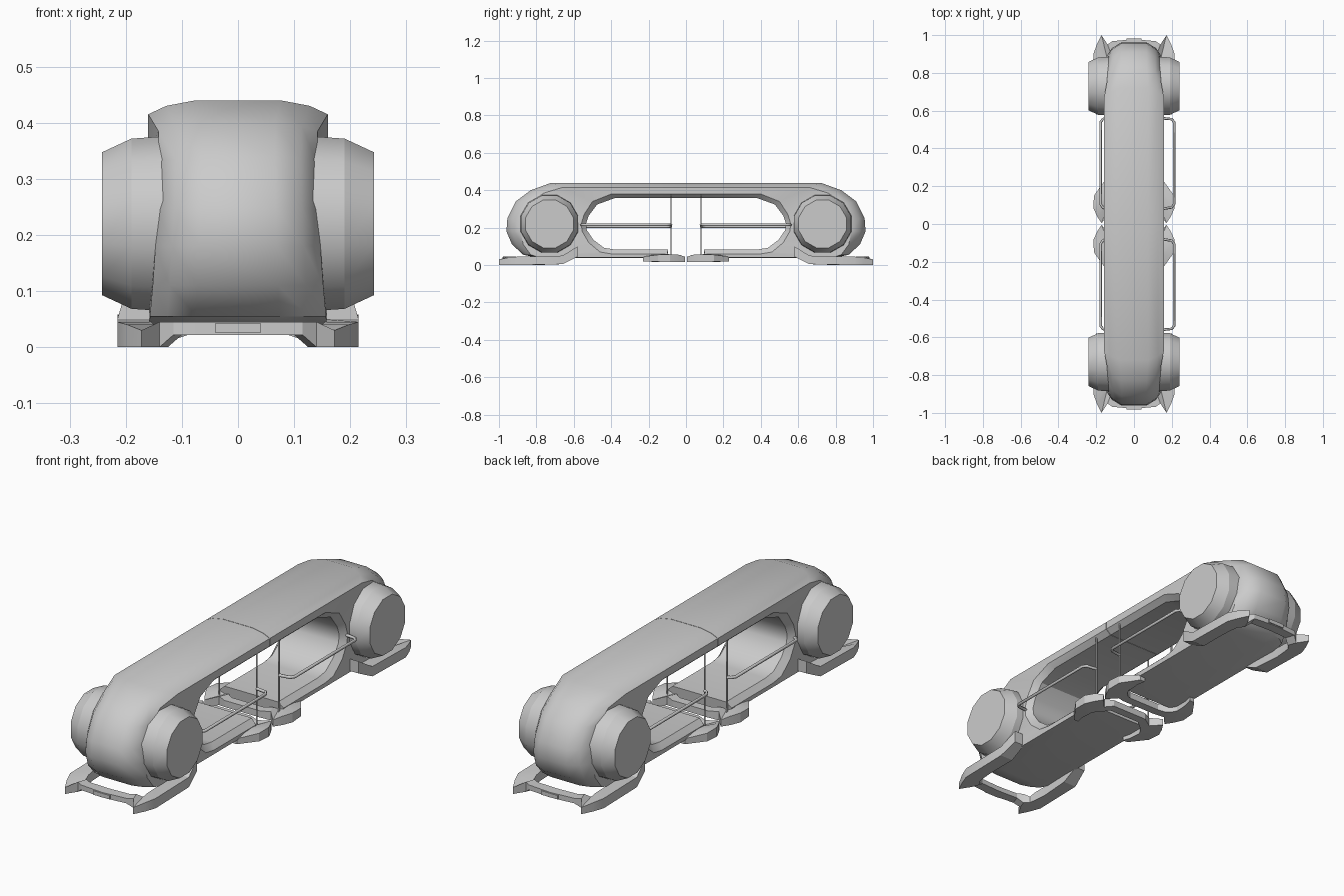
import bpy, bmesh, math
from mathutils import Matrix, Vector

cube = bpy.data.objects.get("Cube")
if cube:
    bpy.data.objects.remove(cube)


def finish(name, bm, angle=30):
    bmesh.ops.recalc_face_normals(bm, faces=bm.faces)
    mesh = bpy.data.meshes.new(name)
    bm.to_mesh(mesh)
    bm.free()
    ob = bpy.data.objects.new(name, mesh)
    bpy.context.collection.objects.link(ob)
    bpy.ops.object.select_all(action='DESELECT')
    ob.select_set(True)
    bpy.context.view_layer.objects.active = ob
    bpy.ops.object.shade_smooth_by_angle(angle=math.radians(angle))
    return ob


def loft(name, rings, angle=30):
    """Skin closed rings of points and cap both ends."""
    bm = bmesh.new()
    rows = [[bm.verts.new(p) for p in ring] for ring in rings]
    n = len(rows[0])
    for a, b in zip(rows, rows[1:]):
        for i in range(n):
            j = (i + 1) % n
            bm.faces.new((a[i], a[j], b[j], b[i]))
    bm.faces.new(rows[0])
    bm.faces.new(rows[-1])
    return finish(name, bm, angle)


# Body stations from roof seam, round the end, to the floor tip:
# crown (y, z), shoulder (y, z), shoulder half width, window rim (y, z)
BODY = [
    ((.001, .44), (.001, .415), .16, (.001, .38)),
    ((.72, .44), (.66, .415), .16, (.40, .38)),
    ((.83, .40), (.76, .385), .142, (.50, .34)),
    ((.91, .34), (.84, .33), .14, (.545, .27)),
    ((.955, .25), (.88, .245), .142, (.56, .22)),
    ((.96, .18), (.885, .18), .147, (.555, .18)),
    ((.93, .11), (.87, .11), .152, (.52, .12)),
    ((.87, .055), (.83, .055), .157, (.46, .07)),
    ((.80, .04), (.78, .04), .158, (.40, .06)),
    ((.10, .036), (.10, .04), .158, (.10, .06)),
]


def body_ring(row, s):
    crown, shoulder, w, rim = row
    c, e, r = Vector(crown), Vector(shoulder), Vector(rim)
    # the window opening sits slightly inside its rim
    h = Vector((r.x - .025 * min(1, r.x / .5), .225 + (r.y - .225) * .86))
    half = [(w * .47, c), (w * .8, c.lerp(e, .4)), (w, e), (.16, r), (.135, h)]
    ring = half + [(-x, p) for x, p in reversed(half)]
    return [(x, s * p.x, p.y) for x, p in ring]


# Bumper stations from centre to arm tip:
# outer (x, y), inner (x, y), bottom z, top z
OUTER = [
    ((0, .978), (0, .93), .022, .045),
    ((.115, .968), (.10, .925), .022, .045),
    ((.14, .95), (.125, .91), 0, .045),
    ((.172, 1.0), (.145, .89), 0, .03),
    ((.197, .95), (.15, .86), 0, .04),
    ((.215, .90), (.155, .80), 0, .045),
    ((.215, .66), (.15, .66), .005, .05),
    ((.20, .58), (.15, .58), .045, .10),
]
INNER = [
    ((0, .03), (0, .07), .025, .055),
    ((.09, .03), (.08, .07), .025, .055),
    ((.13, .05), (.11, .09), .015, .055),
    ((.172, .005), (.13, .11), .015, .045),
    ((.195, .04), (.14, .13), .015, .055),
    ((.215, .085), (.14, .15), .015, .058),
    ((.212, .15), (.14, .19), .018, .055),
    ((.155, .23), (.13, .23), .02, .045),
]


def bumper(name, rows, s):
    rings = []
    for side, part in ((-1, rows[:0:-1]), (1, rows)):
        for (xo, yo), (xi, yi), lo, hi in part:
            rings.append([(side * xo, s * yo, lo), (side * xo, s * yo, hi),
                          (side * xi, s * yi, hi), (side * xi, s * yi, lo)])
    loft(name, rings, 20)


# Round side drum with a tapered outer face
def drum(name, side, s):
    bm = bmesh.new()
    for r1, r2, x1, x2 in ((.162, .157, .12, .19), (.157, .132, .19, .242)):
        place = (Matrix.Translation((side * (x1 + x2) / 2, s * .73, .22))
                 @ Matrix.Rotation(side * math.pi / 2, 4, 'Y')
                 @ Matrix.Rotation(math.pi / 12, 4, 'Z'))
        bmesh.ops.create_cone(bm, cap_ends=True, segments=12, radius1=r1,
                              radius2=r2, depth=x2 - x1, matrix=place)
    finish(name, bm, 35)


def tube(name, points, radius):
    curve = bpy.data.curves.new(name, 'CURVE')
    curve.dimensions = '3D'
    curve.bevel_depth = radius
    curve.bevel_resolution = 1
    curve.use_fill_caps = True
    spline = curve.splines.new('POLY')
    spline.points.add(len(points) - 1)
    for point, co in zip(spline.points, points):
        point.co = (*co, 1)
    bpy.context.collection.objects.link(bpy.data.objects.new(name, curve))


for end, s in (("front", -1), ("rear", 1)):
    loft(end + "_body", [body_ring(row, s) for row in BODY], 32)
    bumper(end + "_outer_bumper", OUTER, s)
    bumper(end + "_inner_bumper", INNER, s)

    # Latch plate on the bumper bar
    bm = bmesh.new()
    bmesh.ops.create_cube(bm, size=1, matrix=Matrix.Translation((0, s * .965, .034))
                          @ Matrix.Diagonal((.08, .034, .018, 1)))
    finish(end + "_latch", bm)

    # Drums, handrails and posts on both sides
    for label, side, reach, z in (("left", 1, .212, .215), ("right", -1, .177, .205)):
        prefix = end + "_" + label
        drum(prefix + "_drum", side, s)
        path = [(.15, .56), (reach - .012, .555), (reach, .54),
                (reach, .105), (reach - .012, .088), (.15, .08)]
        tube(prefix + "_handrail", [(side * x, s * y, z) for x, y in path], .007)
        tube(prefix + "_post", [(side * .15, s * .08, .04), (side * .15, s * .08, .375)], .004)
